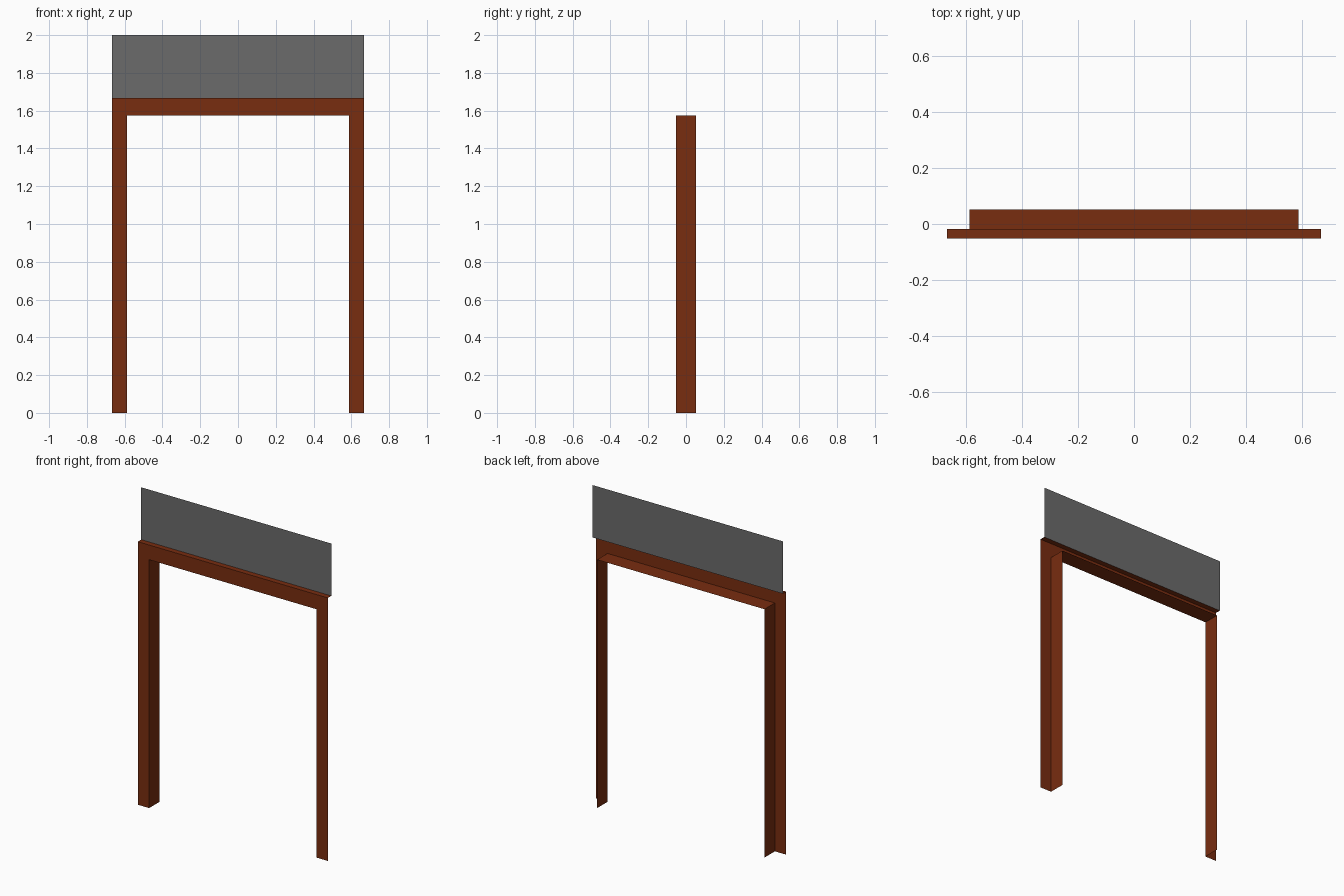
import bpy

if "Cube" in bpy.data.objects:
    bpy.data.objects.remove(bpy.data.objects["Cube"])

OUT_X, IN_X = 0.667, 0.587      # outer and inner half widths
IN_Z, OUT_Z, TOP = 1.575, 1.668, 2.0
FRONT, BACK, PANEL_Y = -0.052, 0.052, -0.018


def material(name, color):
    m = bpy.data.materials.new(name)
    m.diffuse_color = (*color, 1)
    m.use_nodes = True
    m.node_tree.nodes["Principled BSDF"].inputs["Base Color"].default_value = m.diffuse_color
    return m


def skin(name, rows, mat):
    """Join equal-length point rows with a sheet of quads."""
    n = len(rows[0])
    verts = [p for row in rows for p in row]
    faces = [(r * n + i, r * n + i + 1, (r + 1) * n + i + 1, (r + 1) * n + i)
             for r in range(len(rows) - 1) for i in range(n - 1)]
    mesh = bpy.data.meshes.new(name)
    mesh.from_pydata(verts, [], faces)
    mesh.materials.append(mat)
    ob = bpy.data.objects.new(name, mesh)
    bpy.context.collection.objects.link(ob)
    return ob


def arch(x, z, y):
    """Door-shaped path: up the left, across, down the right."""
    return [(-x, y, 0), (-x, y, z), (x, y, z), (x, y, 0)]


def bar(y, z):
    return [(-OUT_X, y, z), (OUT_X, y, z)]


brown = material("brown_wood", (0.19, 0.026, 0.005))
grey = material("dark_grey", (0.147, 0.147, 0.147))

# Open angle-section frame: reveal lining plus front trim
skin("door_frame", [arch(OUT_X, OUT_Z, FRONT), arch(IN_X, IN_Z, FRONT),
                    arch(IN_X, IN_Z, BACK)], brown)

# Narrow ledge on top of the trim, carrying the panel
skin("top_ledge", [bar(FRONT, OUT_Z), bar(PANEL_Y, OUT_Z)][::-1], brown).data.flip_normals()

# Flat sheet above the doorway
skin("upper_panel", [bar(PANEL_Y, TOP), bar(PANEL_Y, OUT_Z)], grey).data.flip_normals()
